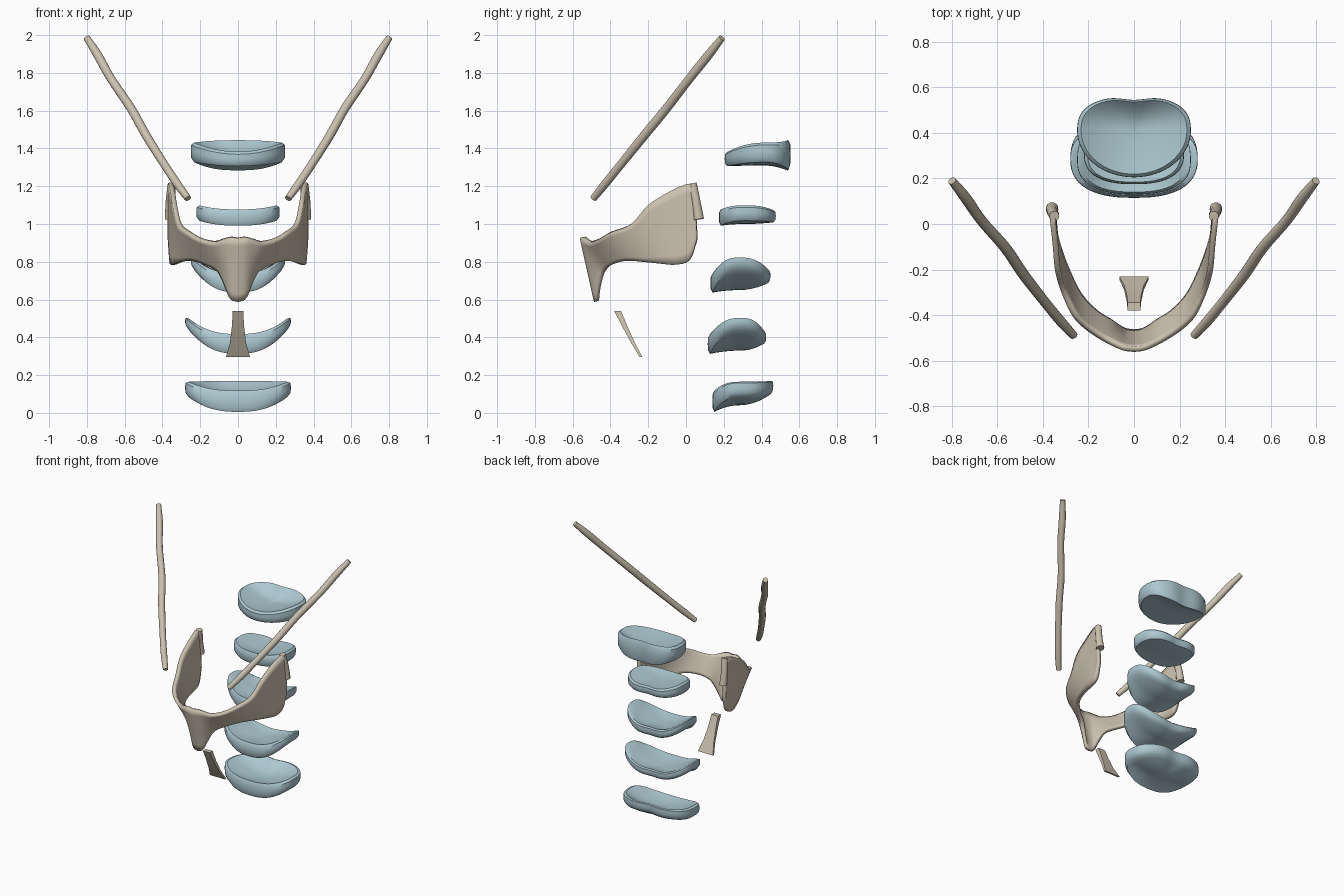
import bpy, bmesh, math
from mathutils import Vector

if "Cube" in bpy.data.objects:
    bpy.data.objects.remove(bpy.data.objects["Cube"])


def material(name, rgb):
    m = bpy.data.materials.new(name)
    m.use_nodes = True
    m.diffuse_color = (*rgb, 1)
    bsdf = m.node_tree.nodes["Principled BSDF"]
    bsdf.inputs["Base Color"].default_value = (*rgb, 1)
    bsdf.inputs["Roughness"].default_value = 0.7
    return m


BLUE = material("pale blue cartilage", (0.42, 0.58, 0.64))
BONE = material("beige bone", (0.60, 0.54, 0.43))


def finish(bm, name, mat, angle=40):
    bmesh.ops.recalc_face_normals(bm, faces=bm.faces)
    me = bpy.data.meshes.new(name)
    bm.to_mesh(me)
    bm.free()
    ob = bpy.data.objects.new(name, me)
    bpy.context.collection.objects.link(ob)
    me.materials.append(mat)
    bpy.ops.object.select_all(action="DESELECT")
    ob.select_set(True)
    bpy.context.view_layer.objects.active = ob
    bpy.ops.object.shade_smooth_by_angle(angle=math.radians(angle))
    return ob


def bridge(bm, a, b, closed=True):
    """Join two rows of vertices with quads."""
    n = len(a)
    for i in range(n if closed else n - 1):
        j = (i + 1) % n
        bm.faces.new((a[i], a[j], b[j], b[i]))


def smooth_path(points, steps):
    """Catmull-Rom curve through the points."""
    p = [Vector(q) for q in points]
    p = [p[0] * 2 - p[1]] + p + [p[-1] * 2 - p[-2]]
    out = []
    for a, b, c, d in zip(p, p[1:], p[2:], p[3:]):
        for k in range(steps):
            t = k / steps
            out.append(0.5 * (2 * b + (c - a) * t + (2 * a - 5 * b + 4 * c - d) * t ** 2
                              + (3 * b - a - 3 * c + d) * t ** 3))
    return out + [p[-2]]


# Dished, saddle-shaped discs
def disc(name, width, y_front, y_mid, y_back, top, bottom, front_power=2.5):
    n = 64
    bm = bmesh.new()

    def rim(t):
        c, s = math.cos(t), math.sin(t)
        p = front_power if s < 0 else 2.6
        x = width * math.copysign(abs(c) ** (2 / p), c)
        y = abs(s) ** (2 / p)
        if s < 0:
            return x, -(y_mid - y_front) * y
        notch = 1 - 0.1 * math.exp(-(x / 0.07) ** 2)
        return x, (y_back - y_mid) * y * notch

    def height(levels, t, r):
        front, side, back, centre = levels
        s = math.sin(t)
        edge = side + ((front if s < 0 else back) - side) * s * s
        return centre + (edge - centre) * r * r

    def ring(r, z_of):
        row = []
        for i in range(n):
            t = math.tau * i / n
            x, y = rim(t)
            row.append(bm.verts.new((x * r, y_mid + y * r, z_of(t, r))))
        return row

    inner = (0.2, 0.4, 0.6, 0.8, 0.93)
    rows = [ring(r, lambda t, r: height(bottom, t, r)) for r in inner]
    for k in (0.2, 0.5, 0.8):
        rows.append(ring(0.985 + 0.06 * k * (1 - k), lambda t, r: (
            height(bottom, t, 1) * (1 - k) + height(top, t, 1) * k)))
    rows += [ring(r, lambda t, r: height(top, t, r)) for r in reversed(inner)]
    for a, b in zip(rows, rows[1:]):
        bridge(bm, a, b)
    for row, levels in ((rows[0], bottom), (rows[-1], top)):
        tip = bm.verts.new((0, y_mid, levels[3]))
        for i in range(n):
            bm.faces.new((row[i], row[(i + 1) % n], tip))
    return finish(bm, name, BLUE)


disc("disc_lowest", .28, .14, .28, .47, (.12, .175, .18, .10), (0, .09, .11, .04))
disc("disc_low", .28, .115, .29, .43, (.42, .515, .42, .40), (.31, .455, .37, .33))
disc("disc_middle", .25, .13, .28, .455, (.74, .835, .75, .72), (.635, .775, .69, .65))
disc("disc_high", .22, .175, .31, .485, (1.08, 1.105, 1.07, 1.06), (.99, 1.02, 1.01, 1.0))
disc("disc_highest", .25, .205, .41, .56, (1.385, 1.44, 1.455, 1.37),
     (1.305, 1.33, 1.28, 1.31), 2.0)

# Curved plate: upper and lower edges from the centre to the left end
upper = [(0, -.55, .925), (.04, -.545, .93), (.08, -.53, .92), (.13, -.505, .905),
         (.2, -.46, .92), (.26, -.40, .955), (.31, -.29, 1.0), (.335, -.2, 1.1),
         (.345, -.09, 1.17), (.355, 0, 1.21), (.36, .045, 1.21)]
lower = [(0, -.475, .59), (.035, -.47, .605), (.065, -.455, .68), (.1, -.43, .75),
         (.17, -.385, .79), (.24, -.31, .81), (.295, -.2, .8), (.325, -.12, .79),
         (.345, -.05, .785), (.352, .02, .81), (.36, .06, .92)]


def mirrored(path):
    return [Vector((-v.x, v.y, v.z)) for v in reversed(path[1:])] + path


bm = bmesh.new()
tops, lows = (mirrored(smooth_path(e, 4)) for e in (upper, lower))
rows = [[bm.verts.new(a.lerp(b, k / 8)) for a, b in zip(tops, lows)] for k in range(9)]
for a, b in zip(rows, rows[1:]):
    bridge(bm, a, b, closed=False)
plate = finish(bm, "curved_jaw_plate", BONE)
solid = plate.modifiers.new("thickness", "SOLIDIFY")
solid.thickness = 0.025
solid.offset = 0

# Small oval hole through both wings
bm = bmesh.new()
bmesh.ops.create_cone(bm, cap_ends=True, segments=20, radius1=1, radius2=1, depth=1)
for v in bm.verts:
    v.co = (v.co.z, -.01 + v.co.x * .014, 1.035 + v.co.y * .03)
cutter = finish(bm, "hole_cutter", BONE)
cutter.hide_render = True
cutter.hide_viewport = True
cut = plate.modifiers.new("hole", "BOOLEAN")
cut.object = cutter
cut.operation = "DIFFERENCE"
cut.solver = "EXACT"


# Tubes with a varying radius
def tube(name, points, radii, steps=5, n=12):
    path = smooth_path(points, steps)
    sizes = [v.x for v in smooth_path([(r, 0, 0) for r in radii], steps)]
    turn = (path[-1] - path[0]).to_track_quat("Z", "Y")
    bm = bmesh.new()
    rows = []
    for p, r in zip(path, sizes):
        rows.append([bm.verts.new(p + turn @ Vector((r * math.cos(math.tau * i / n),
                                                     r * math.sin(math.tau * i / n), 0)))
                     for i in range(n)])
    for a, b in zip(rows, rows[1:]):
        bridge(bm, a, b)
    bm.faces.new(rows[0])
    bm.faces.new(rows[-1])
    return finish(bm, name, BONE)


rod = [(.80, .19, 1.985), (.74, .115, 1.89), (.67, .015, 1.765), (.565, -.105, 1.61),
       (.487, -.22, 1.47), (.39, -.345, 1.315), (.32, -.43, 1.21), (.265, -.49, 1.135)]
for side, sign in (("left", 1), ("right", -1)):
    flip = [(sign * x, y, z) for x, y, z in rod]
    tube(side + "_long_rod", flip, (.018, .024, .023, .024, .024, .022, .022, .018))
    # Knob at the rear edge of each wing
    knob = [(sign * .35, .035, 1.215), (sign * .355, .045, 1.16),
            (sign * .36, .055, 1.11), (sign * .36, .068, 1.025)]
    tube(side + "_wing_knob", knob, (.022, .024, .024, .028))

# Small sloping wedge: half width, y, z and half thickness of each level
bm = bmesh.new()
rows = []
for w, y, z, h in ((.028, -.362, .54, .018), (.032, -.325, .46, .014),
                   (.043, -.28, .37, .01), (.064, -.238, .295, .007)):
    rows.append([bm.verts.new((sx * w, y + sy * h, z))
                 for sx, sy in ((-1, -1), (1, -1), (1, 1), (-1, 1))])
for a, b in zip(rows, rows[1:]):
    bridge(bm, a, b)
bm.faces.new(rows[0])
bm.faces.new(rows[-1])
finish(bm, "small_wedge", BONE)
